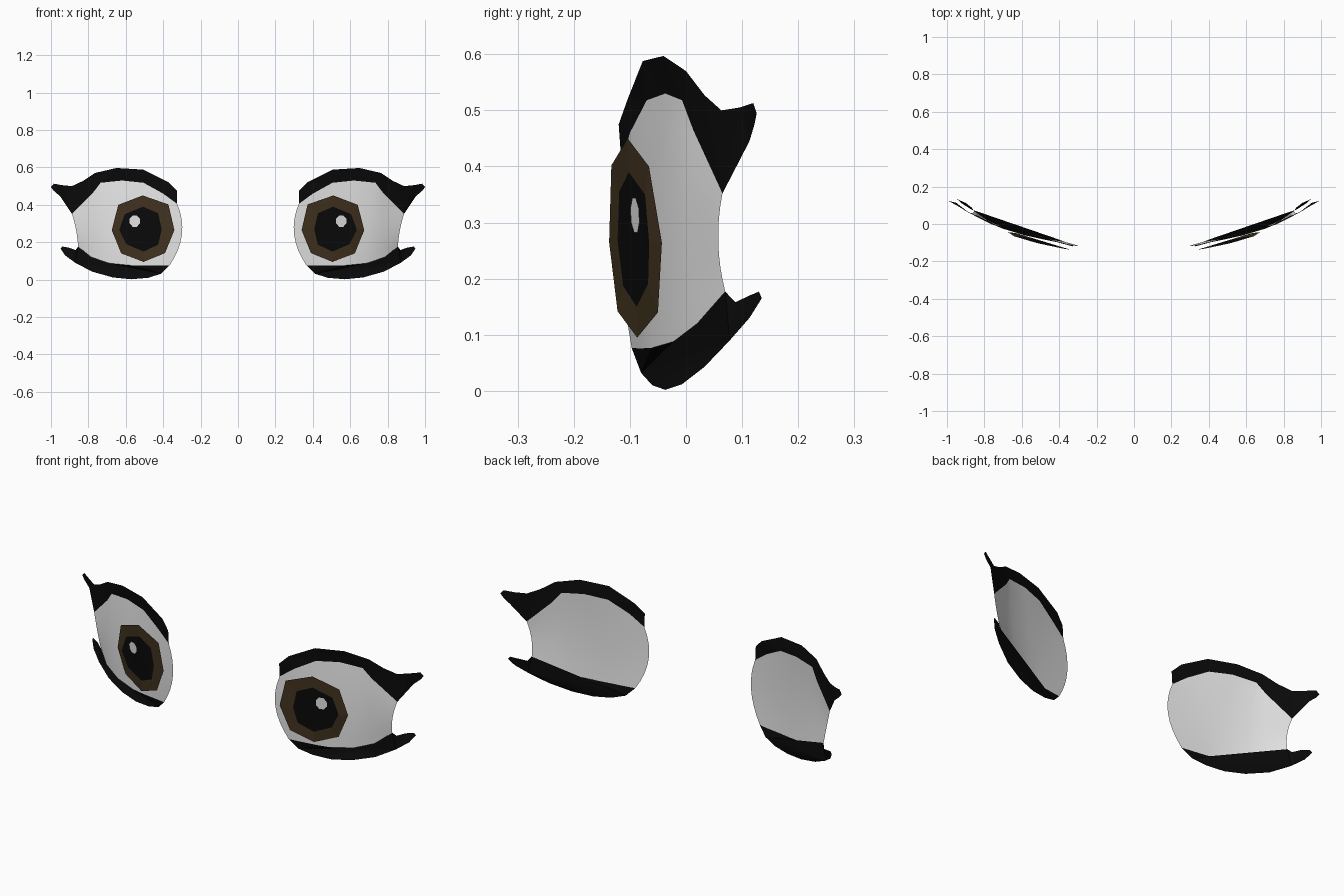
import bpy, bmesh, math

if "Cube" in bpy.data.objects:
    bpy.data.objects.remove(bpy.data.objects["Cube"])


def material(name, rgb):
    m = bpy.data.materials.new(name)
    m.diffuse_color = (*rgb, 1)
    m.use_nodes = True
    m.node_tree.nodes["Principled BSDF"].inputs["Base Color"].default_value = m.diffuse_color
    return m


WHITE = material("eye white", (0.8, 0.8, 0.8))
BLACK = material("lash black", (0.003, 0.003, 0.003))
BROWN = material("iris brown", (0.055, 0.033, 0.014))


def part(name, verts, faces, mats, smooth=False):
    """Build one sheet on the +x side and mirror it to the other eye."""
    bm = bmesh.new()
    vs = [bm.verts.new(v) for v in verts]
    for idx, mat in faces:
        f = bm.faces.new([vs[i] for i in idx])
        f.material_index = mat
        f.smooth = smooth
    bmesh.ops.triangulate(bm, faces=[f for f in bm.faces if len(f.verts) > 4])
    bm.normal_update()
    for f in bm.faces:          # every sheet faces the front
        if f.normal.y > 0:
            f.normal_flip()
    me = bpy.data.meshes.new(name)
    bm.to_mesh(me)
    bm.free()
    for m in mats:
        me.materials.append(m)
    ob = bpy.data.objects.new(name, me)
    bpy.context.collection.objects.link(ob)
    ob.modifiers.new("mirror", 'MIRROR').use_axis[0] = True
    return ob


# Lid edges, from the nose side outwards
upper = [(.325, -.115, .405), (.40, -.10, .46), (.505, -.07, .518), (.62, -.037, .53),
         (.735, -.007, .518), (.775, .013, .465), (.888, .065, .352)]
lower = [(.365, -.097, .077), (.42, -.088, .076), (.50, -.076, .076), (.58, -.06, .077),
         (.69, -.022, .088), (.785, .02, .12), (.855, .07, .177)]

# Eyeball: patch between the lid edges, bowed forwards and towards the nose
ROWS = 8
n = len(upper)
verts = []
for r in range(ROWS + 1):
    t = r / ROWS
    bow = 4 * t * (1 - t)
    for i, (a, b) in enumerate(zip(lower, upper)):
        x, y, z = (p * (1 - t) + q * t for p, q in zip(a, b))
        side = i / (n - 1)
        verts.append((x - bow * (.045 * (1 - side) ** 2 + .006 * side), y - .010 * bow, z))
faces = [((r * n + i, r * n + i + 1, (r + 1) * n + i + 1, (r + 1) * n + i), 0)
         for r in range(ROWS) for i in range(n - 1)]
part("eyeball", verts, faces, [WHITE], smooth=True)

# Lashes: lid edge plus the winged outer contour
upper_wing = [(.950, .113, .445), (.985, .122, .475), (1.0, .126, .495), (.985, .120, .513),
              (.94, .095, .505), (.888, .063, .50), (.83, .033, .527), (.765, 0, .57),
              (.65, -.04, .597), (.505, -.077, .588), (.37, -.104, .52), (.325, -.12, .475)]
lower_wing = [(.868, .088, .158), (.90, .113, .17), (.94, .130, .177), (.948, .135, .165),
              (.925, .113, .13), (.87, .078, .09), (.78, .033, .043), (.67, -.007, .012),
              (.57, -.037, .002), (.48, -.06, .010), (.41, -.08, .032)]
for name, pts in (("upper_lash", upper + upper_wing), ("lower_lash", lower + lower_wing)):
    part(name, pts, [(range(len(pts)), 0)], [BLACK])

# Iris ring with the pupil set in its middle
iris = [(.51, -.104, .45), (.64, -.066, .40), (.675, -.043, .264), (.625, -.05, .14),
        (.505, -.087, .095), (.39, -.122, .142), (.34, -.137, .265), (.372, -.133, .402)]
pupil = [(.508, -.102, .39), (.605, -.073, .35), (.635, -.066, .267), (.597, -.068, .19),
         (.505, -.088, .15), (.427, -.112, .187), (.408, -.122, .268), (.427, -.119, .355)]
ring = [((i, (i + 1) % 8, 8 + (i + 1) % 8, 8 + i), 0) for i in range(8)]
part("iris", iris + pupil, ring + [(range(8, 16), 1)], [BROWN, BLACK])

# Light spot just in front of the pupil
spot = []
for k in range(8):
    a = math.tau * (k + .5) / 8
    dx, dz = .029 * math.cos(a), .033 * math.sin(a)
    spot.append((.552 + dx, -.091 + .28 * dx - .05 * dz, .313 + dz))
part("light_spot", spot, [(range(8), 0)], [WHITE])
